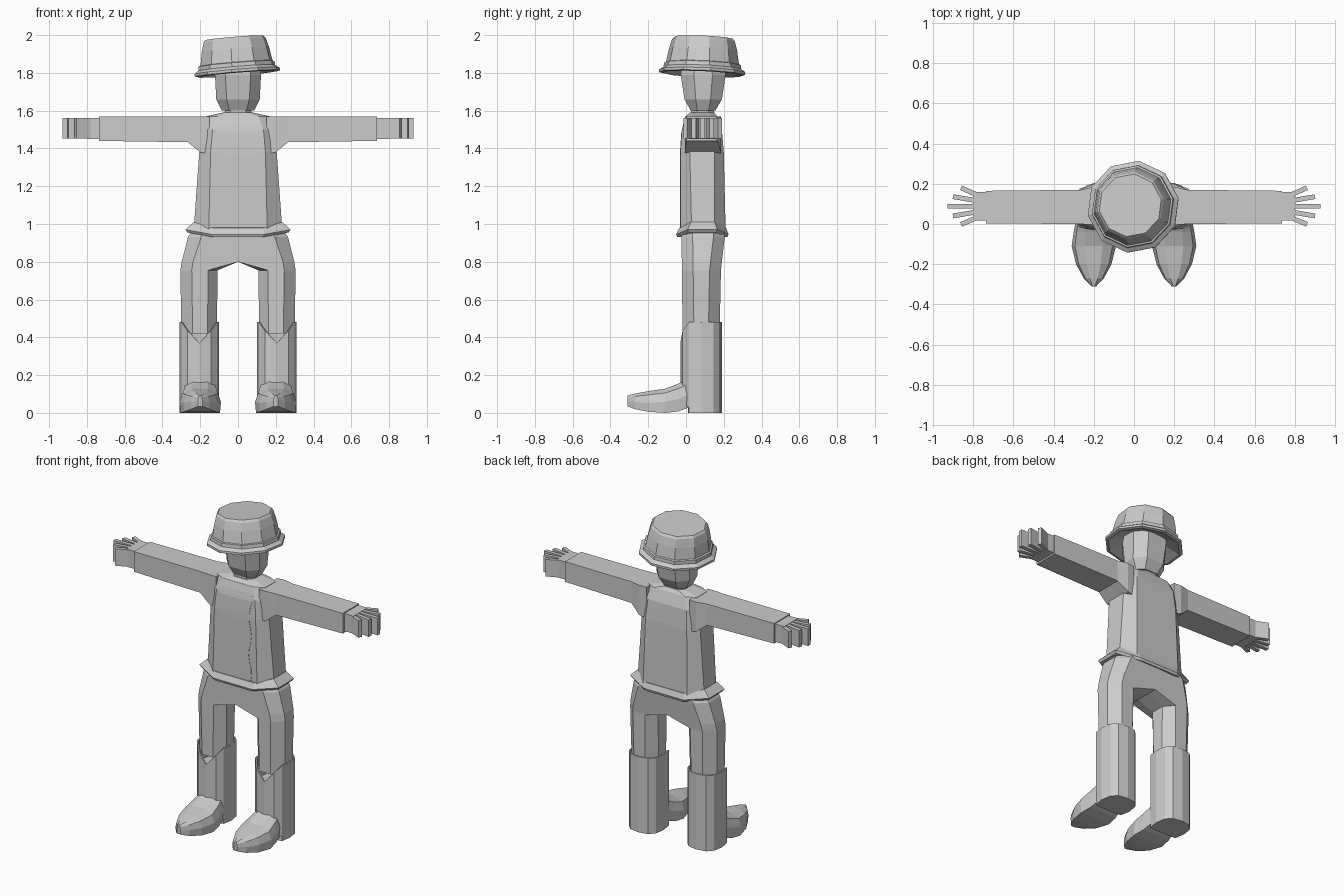
import bpy, bmesh, math


def loft(name, groups, mirror=False):
    """Skin each list of rings with quads and cap both ends; join into one object."""
    bm = bmesh.new()
    for rings in groups:
        vs = [[bm.verts.new(p) for p in r] for r in rings]
        n = len(rings[0])
        for a, b in zip(vs, vs[1:]):
            for i in range(n):
                j = (i + 1) % n
                bm.faces.new((a[i], a[j], b[j], b[i]))
        bm.faces.new(vs[0][::-1])
        bm.faces.new(vs[-1])
    bmesh.ops.recalc_face_normals(bm, faces=bm.faces)
    me = bpy.data.meshes.new(name)
    bm.to_mesh(me)
    bm.free()
    ob = bpy.data.objects.new(name, me)
    bpy.context.collection.objects.link(ob)
    if mirror:
        ob.modifiers.new("Mirror", 'MIRROR').use_clip = False
    return ob


def ring(z, x0, x1, y0, y1, c0, c1, cy, dip=0):
    """Rectangle with chamfered corners; dip lowers the front and back edges."""
    return [(x0 + c0, y0, z - dip), (x1 - c1, y0, z - dip), (x1, y0 + cy, z), (x1, y1 - cy, z),
            (x1 - c1, y1, z - dip), (x0 + c0, y1, z - dip), (x0, y1 - cy, z), (x0, y0 + cy, z)]


def sym(z, x, y0, y1, c, cy, dip=0):
    return ring(z, -x, x, y0, y1, c, c, cy, dip)


# Jacket body
loft("jacket_body", [[
    sym(0.96, 0.235, -0.03, 0.21, 0.08, 0.06),
    sym(1.38, 0.205, -0.03, 0.20, 0.06, 0.05),
    sym(1.50, 0.195, -0.022, 0.19, 0.06, 0.04),
    sym(1.57, 0.17, 0.0, 0.165, 0.06, 0.03),
    sym(1.59, 0.08, 0.02, 0.15, 0.03, 0.03)]])

# Shirt panel with wavy edges, almost flush with the jacket front
panel = []
for i in range(15):
    z = 0.97 + 0.6 * i / 14
    y = -0.03 if z < 1.38 else (-0.03 + 0.008 * (z - 1.38) / 0.12 if z < 1.5
                                else -0.022 + 0.022 * (z - 1.5) / 0.07)
    x = 0.107 + 0.01 * math.sin(z * 26)
    panel.append([(-x, y - 0.002, z), (x, y - 0.002, z), (x, y + 0.01, z), (-x, y + 0.01, z)])
loft("shirt_front", [panel])

# Flared hem around the waist
loft("jacket_hem", [[
    sym(1.01, 0.235, -0.035, 0.212, 0.10, 0.06, 0.03),
    sym(0.97, 0.278, -0.052, 0.225, 0.14, 0.06, 0.025),
    sym(0.955, 0.268, -0.046, 0.22, 0.14, 0.06, 0.025)]])

# Sleeves with an armpit gusset
sleeve = [[(x, y0, z0), (x, y1, z0), (x, y1, 1.568), (x, y0, 1.568)] for x, y0, y1, z0 in
          [(0.15, -0.005, 0.18, 1.37), (0.20, -0.005, 0.185, 1.38), (0.265, 0.0, 0.17, 1.433),
           (0.735, 0.003, 0.165, 1.44)]]
loft("sleeves", [sleeve], True)


# Hands: palm block plus five spread fingers
def bar(x0, ya, x1, yb, w, z0, z1):
    a = math.atan2(yb - ya, x1 - x0)
    dx, dy = -math.sin(a) * w, math.cos(a) * w
    return [[(x - dx, y - dy, z0), (x + dx, y + dy, z0), (x + dx, y + dy, z1), (x - dx, y - dy, z1)]
            for x, y in ((x0, ya), (x1, yb))]


hand = [bar(0.72, 0.088, 0.80, 0.088, 0.07, 1.45, 1.562)]
tips = [(0.86, -0.002), (0.90, 0.04), (0.928, 0.088), (0.90, 0.136), (0.86, 0.18)]
for i, (tx, ty) in enumerate(tips):
    hand.append(bar(0.77, 0.036 + 0.026 * i, tx, ty, 0.012, 1.452, 1.56))
loft("hands", hand, True)

# Trousers, one leg mirrored at the crotch
loft("trousers", [[
    ring(0.97, 0, 0.24, -0.025, 0.205, 0, 0.08, 0.06),
    ring(0.93, 0, 0.265, -0.025, 0.205, 0, 0.07, 0.06),
    ring(0.80, 0, 0.298, -0.022, 0.19, 0, 0.06, 0.06),
    ring(0.755, 0.108, 0.305, -0.022, 0.185, 0.05, 0.06, 0.06),
    ring(0.42, 0.112, 0.30, -0.018, 0.178, 0.05, 0.06, 0.06)]], True)


# Boot shafts with a notched front rim
def boot_ring(s, z, notch=0.0, front=0.0):
    pts = []
    for i in range(12):
        a = math.tau * i / 12 - math.pi / 2
        c, q = math.cos(a), math.sin(a)
        x = 0.205 + 0.105 * s * math.copysign(abs(c) ** 0.75, c)
        y = 0.08 + 0.11 * s * math.copysign(abs(q) ** 0.75, q)
        drop = {0: 0.11, 1: 0.045, 11: 0.045}.get(i, 0) * notch
        pts.append((x, max(y, front) if front else y, z - drop))
    return pts


loft("boot_shafts", [[
    boot_ring(1, 0, 0, 0.01), boot_ring(1, 0.03, 0, 0.01), boot_ring(1, 0.032),
    boot_ring(1, 0.48, 1), boot_ring(0.93, 0.48, 1), boot_ring(0.9, 0.34)]], True)

# Pointed boot feet, sections run from toe to ankle
feet = []
for y, w, zb, zt in [(-0.31, 0.012, 0.035, 0.092), (-0.27, 0.05, 0.02, 0.102),
                     (-0.20, 0.088, 0.006, 0.115), (-0.11, 0.11, 0.0, 0.128),
                     (-0.04, 0.1, 0.008, 0.155), (0.02, 0.088, 0.03, 0.185)]:
    h = zt - zb
    feet.append([(0.2 + k * w, y, zb + f * h) for k, f in
                 [(-0.95, 0), (0.95, 0), (1, 0.45), (0.85, 0.82), (0.4, 1),
                  (-0.4, 1), (-0.85, 0.82), (-1, 0.45)]])
loft("boot_feet", [feet], True)

# Neck and head
loft("neck", [[sym(1.57, 0.075, 0.025, 0.15, 0.03, 0.03), sym(1.62, 0.065, 0.03, 0.145, 0.03, 0.03)]])
loft("head", [[
    sym(1.60, 0.085, 0.025, 0.155, 0.04, 0.035),
    sym(1.66, 0.115, -0.008, 0.19, 0.055, 0.06),
    sym(1.79, 0.122, -0.028, 0.21, 0.055, 0.07),
    sym(1.86, 0.115, -0.02, 0.2, 0.055, 0.07)]])

# Tilted ten-sided hat with brim and band
profile = [(0.13, 0.035), (0.212, 0.0), (0.23, 0.004), (0.23, 0.018), (0.207, 0.034),
           (0.205, 0.055), (0.195, 0.058), (0.182, 0.13), (0.168, 0.18), (0.157, 0.193)]
hat = loft("hat", [[[(r * math.cos(math.tau * (i + 0.3) / 10), r * math.sin(math.tau * (i + 0.3) / 10), z)
                     for i in range(10)] for r, z in profile]])
hat.location = (-0.003, 0.085, 1.793)
hat.rotation_euler = (-0.04, -0.08, 0)
